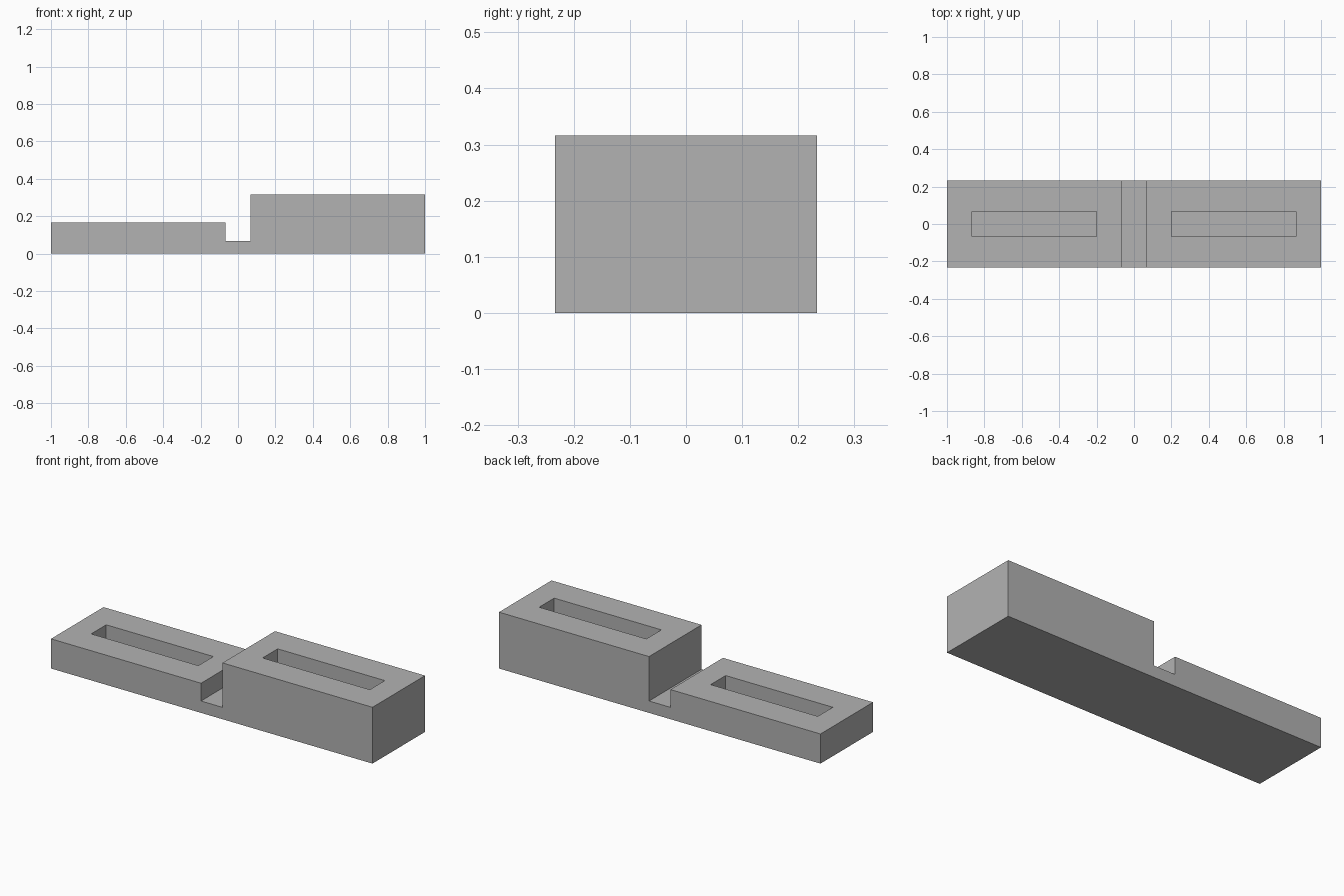
import bpy
import bmesh

cube = bpy.data.objects.get("Cube")
if cube:
    bpy.data.objects.remove(cube, do_unlink=True)

# Design unit: the block is 30 units long
U = 2 / 30
HALF_DEPTH = 3.5 * U
FLOOR, LOW, HIGH = U, 2.5 * U, 4.75 * U

grey = bpy.data.materials.new("plain grey")
grey.use_nodes = True
colour = (0.448, 0.448, 0.448, 1)
grey.diffuse_color = colour
grey.node_tree.nodes["Principled BSDF"].inputs["Base Color"].default_value = colour


def extruded(name, profile, half_depth):
    """Extrude an x-z outline along y, centred on y = 0."""
    bm = bmesh.new()
    face = bm.faces.new([bm.verts.new((x, -half_depth, z)) for x, z in profile])
    new = bmesh.ops.extrude_face_region(bm, geom=[face])["geom"]
    bmesh.ops.translate(bm, vec=(0, 2 * half_depth, 0),
                        verts=[v for v in new if isinstance(v, bmesh.types.BMVert)])
    bmesh.ops.recalc_face_normals(bm, faces=bm.faces)
    mesh = bpy.data.meshes.new(name)
    bm.to_mesh(mesh)
    bm.free()
    mesh.materials.append(grey)
    obj = bpy.data.objects.new(name, mesh)
    bpy.context.collection.objects.link(obj)
    return obj


# Stepped body with a cross groove between the low and high halves
body = extruded("stepped_block", [
    (-1, 0), (1, 0), (1, HIGH), (U, HIGH), (U, FLOOR),
    (-U, FLOOR), (-U, LOW), (-1, LOW)], HALF_DEPTH)

# Rectangular pocket in the top of each half, down to the groove floor
for side, name in ((-1, "low_pocket_cutter"), (1, "high_pocket_cutter")):
    inner, outer = side * 3 * U, side * 13 * U
    cutter = extruded(name, [(inner, FLOOR), (outer, FLOOR),
                             (outer, HIGH + U), (inner, HIGH + U)], U)
    cutter.hide_render = True
    cutter.hide_viewport = True
    cutter.display_type = 'WIRE'
    cut = body.modifiers.new(name, 'BOOLEAN')
    cut.operation = 'DIFFERENCE'
    cut.solver = 'EXACT'
    cut.object = cutter
